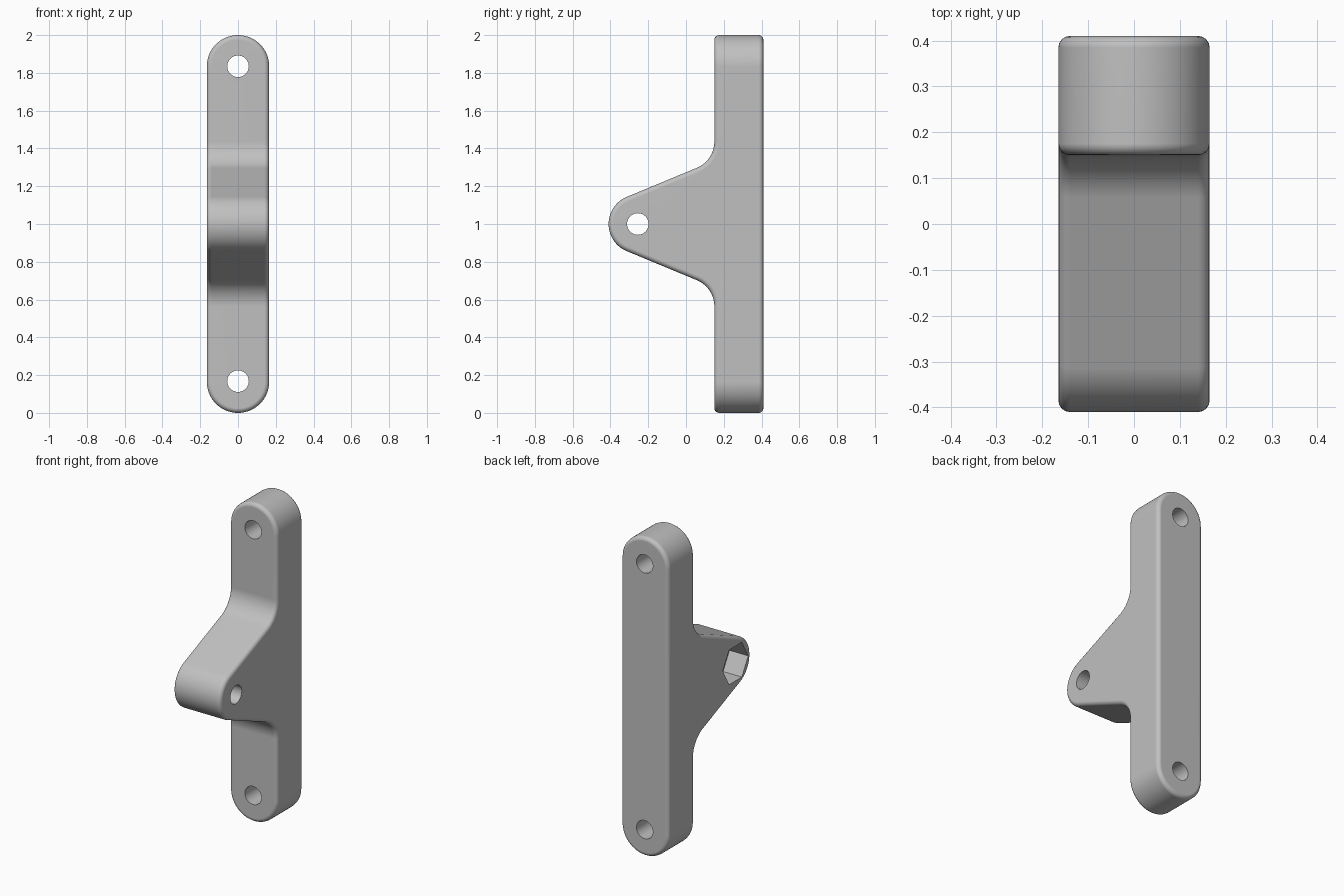
import bpy, bmesh, math
from mathutils import Vector, Matrix

if "Cube" in bpy.data.objects:
    bpy.data.objects.remove(bpy.data.objects["Cube"])

HALF_W = 0.165          # half width of the bar, also its end radius
HOLE_R = 0.057


def arc(cx, cy, r, a0, a1, n):
    return [(cx + r * math.cos(math.radians(a0 + (a1 - a0) * i / n)),
             cy + r * math.sin(math.radians(a0 + (a1 - a0) * i / n))) for i in range(n + 1)]


def prism(name, outline, axis, lo, hi, helper=True):
    """Extrude a closed 2D outline along x (outline = y,z) or y (outline = x,z)."""
    put = (lambda u, v, t: (t, u, v)) if axis == 'x' else (lambda u, v, t: (u, t, v))
    bm = bmesh.new()
    face = bm.faces.new([bm.verts.new(put(u, v, lo)) for u, v in outline])
    ext = bmesh.ops.extrude_face_region(bm, geom=[face])
    step = Vector(put(0, 0, hi - lo))
    bmesh.ops.translate(bm, vec=step,
                        verts=[g for g in ext['geom'] if isinstance(g, bmesh.types.BMVert)])
    bmesh.ops.recalc_face_normals(bm, faces=bm.faces)
    me = bpy.data.meshes.new(name)
    bm.to_mesh(me)
    bm.free()
    ob = bpy.data.objects.new(name, me)
    bpy.context.collection.objects.link(ob)
    ob.hide_render = helper
    return ob


def boolean(ob, cutter, op):
    m = ob.modifiers.new(op.lower(), 'BOOLEAN')
    m.operation, m.solver, m.object = op, 'EXACT', cutter


# Side profile: upright bar with a tapered, filleted arm
side = [(0.15, 2.1)]
side += arc(0, 1.436, 0.15, 0, -67.4, 14)
side += arc(-0.255, 1.0, 0.155, 112.6, 247.4, 28)
side += arc(0, 0.564, 0.15, 67.4, 0, 14)
side += [(0.15, -0.1), (0.41, -0.1), (0.41, 2.1)]
bracket = prism("bracket", side, 'x', -0.3, 0.3, helper=False)

# Front outline: round-ended strip
front = arc(0, 2 - HALF_W, HALF_W, 0, 180, 32) + arc(0, HALF_W, HALF_W, 180, 360, 32)
strip = prism("strip_cutter", front, 'y', -0.6, 0.6)
boolean(bracket, strip, 'INTERSECT')

# Rounded outer edges
bev = bracket.modifiers.new("round_edges", 'BEVEL')
bev.width, bev.segments = 0.025, 4
bev.limit_method, bev.angle_limit = 'ANGLE', math.radians(50)
bev.use_clamp_overlap = False

# Mounting holes, cross hole and hexagonal nut pocket on the left side
cutters = [strip]
for label, z in (("upper", 2 - HALF_W), ("lower", HALF_W + 0.003)):
    cutters.append(prism(label + "_hole_cutter", arc(0, z, HOLE_R, 0, 360, 40)[:-1], 'y', -0.1, 0.6))
cutters.append(prism("cross_hole_cutter", arc(-0.255, 1, HOLE_R, 0, 360, 40)[:-1], 'x', -0.4, 0.4))
cutters.append(prism("nut_pocket_cutter", arc(-0.255, 1, 0.126, 0, 360, 6)[:-1], 'x', -0.4, -HALF_W + 0.13))
for c in cutters[1:]:
    boolean(bracket, c, 'DIFFERENCE')

# Bake the modifiers and drop the cutters
bpy.context.view_layer.update()
dg = bpy.context.evaluated_depsgraph_get()
baked = bpy.data.meshes.new_from_object(bracket.evaluated_get(dg))
bracket.modifiers.clear()
bracket.data = baked
for c in cutters:
    bpy.data.objects.remove(c)

# Grey finish and smooth shading
grey = bpy.data.materials.new("plain_grey")
grey.diffuse_color = (0.53, 0.53, 0.53, 1)
grey.use_nodes = True
grey.node_tree.nodes["Principled BSDF"].inputs["Base Color"].default_value = grey.diffuse_color
baked.materials.clear()
baked.materials.append(grey)
bpy.context.view_layer.objects.active = bracket
bracket.select_set(True)
bpy.ops.object.shade_smooth_by_angle(angle=math.radians(30))
wn = bracket.modifiers.new("weighted_normals", 'WEIGHTED_NORMAL')
wn.keep_sharp = True
